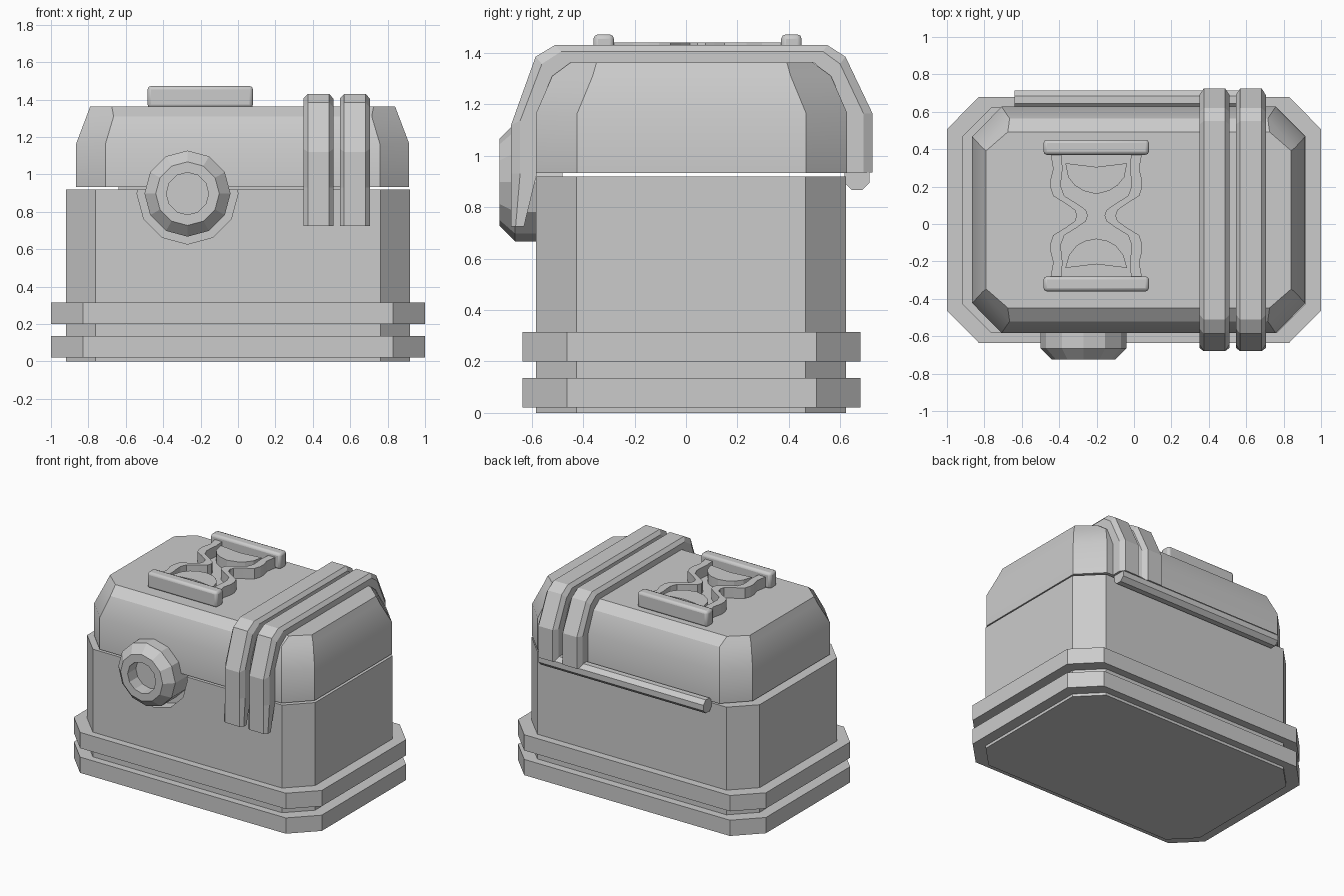
import bpy, bmesh, math

if "Cube" in bpy.data.objects:
    bpy.data.objects.remove(bpy.data.objects["Cube"])

grey = bpy.data.materials.new("plain grey")
grey.diffuse_color = (0.6, 0.6, 0.6, 1)
grey.use_nodes = True
grey.node_tree.nodes["Principled BSDF"].inputs["Base Color"].default_value = grey.diffuse_color


def make(name, rings, loop=False):
    """Skin a list of equal-length closed rings, capped at both ends unless looped."""
    bm = bmesh.new()
    vs = [[bm.verts.new(p) for p in r] for r in rings]
    n = len(vs[0])
    pairs = list(zip(vs, vs[1:])) + ([(vs[-1], vs[0])] if loop else [])
    for a, b in pairs:
        for i in range(n):
            j = (i + 1) % n
            bm.faces.new((a[i], a[j], b[j], b[i]))
    if not loop:
        bm.faces.new(vs[0][::-1])
        bm.faces.new(vs[-1])
    bmesh.ops.recalc_face_normals(bm, faces=bm.faces[:])
    me = bpy.data.meshes.new(name)
    bm.to_mesh(me)
    bm.free()
    me.materials.append(grey)
    ob = bpy.data.objects.new(name, me)
    bpy.context.collection.objects.link(ob)
    return ob


def smooth(ob, deg=30):
    bpy.ops.object.select_all(action='DESELECT')
    bpy.context.view_layer.objects.active = ob
    ob.select_set(True)
    bpy.ops.object.shade_smooth_by_angle(angle=math.radians(deg))


def octagon(cx, cy, hx, hy, kx, ky, z):
    """Rectangle hx by hy whose corners are cut back to kx and ky."""
    pts = [(hx, -ky), (hx, ky), (kx, hy), (-kx, hy),
           (-hx, ky), (-hx, -ky), (-kx, -hy), (kx, -hy)]
    return [(cx + x, cy + y, z) for x, y in pts]


def disc(r, y, cx=-0.27, cz=0.897, n=12):
    return [(cx + r * math.sin(2 * math.pi * i / n), y,
             cz + r * math.cos(2 * math.pi * i / n)) for i in range(n)]


def prism(name, outline, z0, z1):
    return make(name, [[(x, y, z) for x, y in outline] for z in (z0, z1)])


# Chest body, with a notch in its front for the lock
body = make("body", [octagon(0, 0.02, 0.92, 0.603, 0.763, 0.445, z) for z in (0, 0.92)])
cutter = make("notch_cutter", [disc(0.27, -0.8), disc(0.27, -0.5)])
cutter.hide_render = True
cutter.hide_viewport = True
cut = body.modifiers.new("notch", 'BOOLEAN')
cut.object = cutter
cut.operation = 'DIFFERENCE'
cut.solver = 'EXACT'

# Base bands
for name, z0, z1 in (("lower_band", 0.02, 0.135), ("upper_band", 0.2, 0.315)):
    make(name, [octagon(0, 0.022, 1.0, 0.657, 0.83, 0.485, z) for z in (z0, z1)])

# Lid: upright wall, then sloping in to a flat top
lid = make("lid", [octagon(0.025, 0.022, *r) for r in (
    (0.89, 0.605, 0.733, 0.445, 0.933),
    (0.89, 0.605, 0.733, 0.445, 1.165),
    (0.835, 0.542, 0.69, 0.385, 1.31),
    (0.815, 0.47, 0.70, 0.37, 1.363))])
smooth(lid)

# Straps over the lid, with bevelled outer edges
inner = [(-0.63, 0.725), (-0.58, 0.93), (-0.58, 1.165), (-0.515, 1.305), (-0.44, 1.36),
         (0.5, 1.36), (0.56, 1.305), (0.625, 1.165), (0.625, 0.935)]
outer = [(-0.68, 0.725), (-0.68, 0.93), (-0.68, 1.12), (-0.585, 1.385), (-0.51, 1.43),
         (0.55, 1.43), (0.62, 1.385), (0.725, 1.165), (0.725, 0.935)]
for name, x in (("inner_strap", 0.43), ("outer_strap", 0.625)):
    rings = []
    for (iy, iz), (oy, oz) in zip(inner, outer):
        my, mz = oy + (iy - oy) * 0.35, oz + (iz - oz) * 0.35
        rings.append([(x - 0.08, iy, iz), (x - 0.08, my, mz), (x - 0.057, oy, oz),
                      (x + 0.057, oy, oz), (x + 0.08, my, mz), (x + 0.08, iy, iz)])
    make(name, rings)

# Hinge bar along the back
bar = [[(x, 0.665 + 0.053 * math.cos(math.pi * (i + 0.5) / 4),
         0.915 + 0.053 * math.sin(math.pi * (i + 0.5) / 4)) for i in range(8)]
       for x in (-0.64, 0.69)]
make("hinge_bar", bar)

# Round lock with a recessed centre
make("lock", [disc(r, y) for r, y in (
    (0.23, -0.48), (0.23, -0.665), (0.17, -0.725), (0.113, -0.725), (0.113, -0.63))])

# Hourglass emblem on the lid
EX, EY = -0.202, 0.045
for name, y in (("emblem_back_bar", 0.41), ("emblem_front_bar", -0.32)):
    b = prism(name, [(EX - 0.282, y - 0.04), (EX + 0.282, y - 0.04),
                     (EX + 0.282, y + 0.04), (EX - 0.282, y + 0.04)], 1.355, 1.472)
    bev = b.modifiers.new("bevel", 'BEVEL')
    bev.width = 0.018
    bev.segments = 2
    smooth(b, 40)

# Hourglass walls: (distance from the middle, outer half width, inner half width)
half = [(0, 0.105, 0.045), (0.03, 0.115, 0.055), (0.065, 0.165, 0.105), (0.105, 0.23, 0.17),
        (0.15, 0.245, 0.187), (0.19, 0.245, 0.187), (0.25, 0.23, 0.18), (0.335, 0.245, 0.187)]
wall = [(-d, o, i) for d, o, i in half[:0:-1]] + half
for name, s in (("hourglass_left_wall", -1), ("hourglass_right_wall", 1)):
    make(name, [[(EX + s * i, EY + d, 1.355), (EX + s * o, EY + d, 1.355),
                 (EX + s * o, EY + d, 1.44), (EX + s * i, EY + d, 1.44)] for d, o, i in wall])

# Sand in each bulb
top = [(0, 0.305), (0.165, 0.325), (0.15, 0.25), (0.115, 0.207), (0.07, 0.178), (0, 0.16)]
low = [(0, -0.215), (0.165, -0.235), (0.145, -0.165), (0.105, -0.115), (0.06, -0.09), (0, -0.078)]
for name, pts in (("upper_sand", top), ("lower_sand", low)):
    mirrored = [(-x, y) for x, y in pts[-2:0:-1]]
    prism(name, [(EX + x, y) for x, y in pts + mirrored], 1.355, 1.435)
